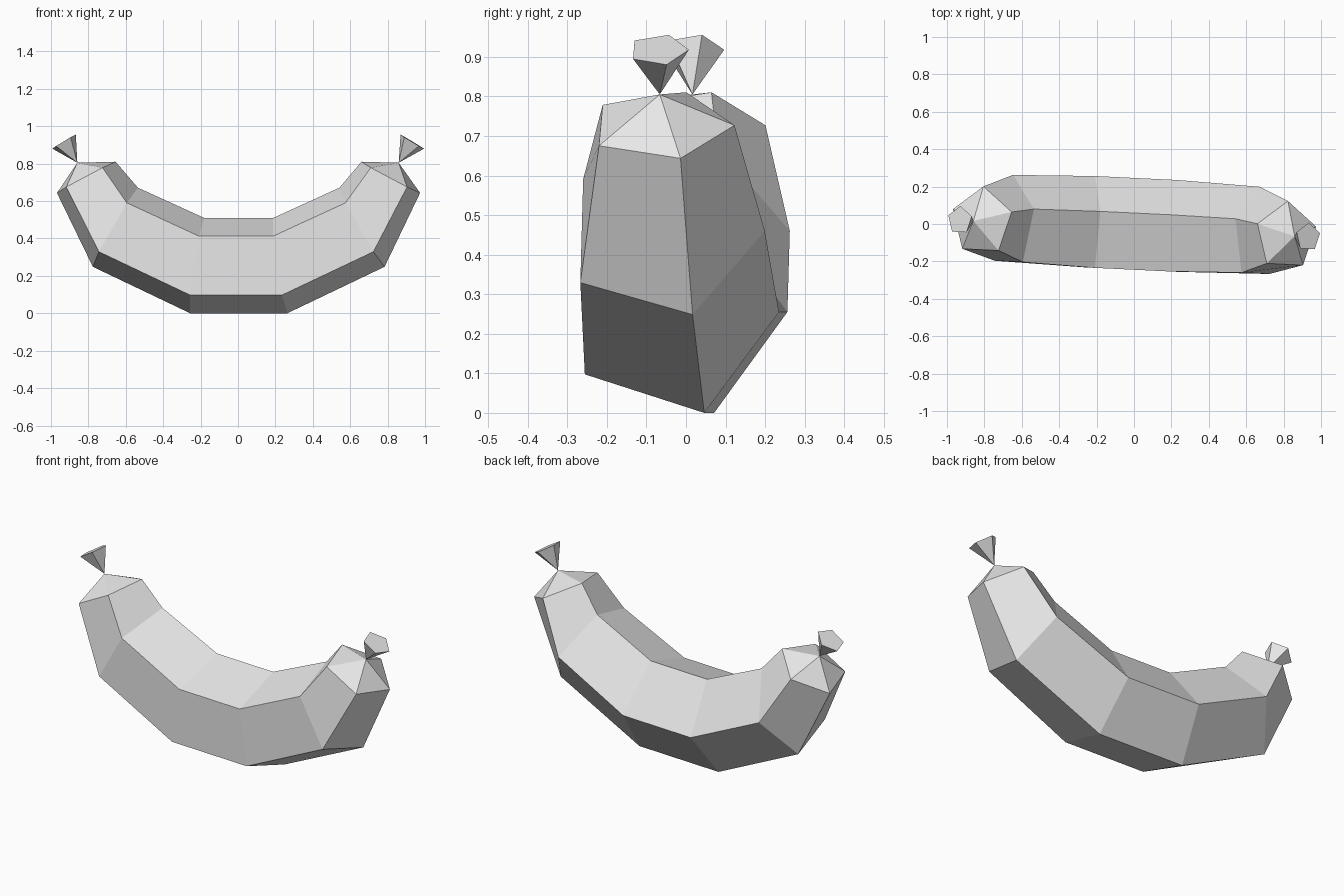
import bpy, bmesh
from math import sin, cos, radians, tau
from mathutils import Matrix

cube = bpy.data.objects.get("Cube")
if cube:
    bpy.data.objects.remove(cube, do_unlink=True)

grey = bpy.data.materials.new("light_grey")
grey.use_nodes = True
grey.diffuse_color = (0.8, 0.8, 0.8, 1)
grey.node_tree.nodes["Principled BSDF"].inputs["Base Color"].default_value = (0.8, 0.8, 0.8, 1)

SIDES = 5
TIP = (0.86, 0.805)
# Half of the curved link: x, z, radius, lean in degrees
RINGS = [(0.222, 0.255, 0.271, 8.4), (0.66, 0.46, 0.256, 29.7), (0.815, 0.727, 0.187, 62)]
KNOT = (0.932, 0.918, 0.077, 59)
PLACE = Matrix.Translation((0, -0.025, 0)) @ Matrix.Rotation(radians(-2.75), 4, 'Z')


def ring(bm, x, z, radius, lean, side):
    """Five-sided section with one corner at the back, leaning in the arc plane."""
    a = radians(lean)
    verts = []
    for i in range(SIDES):
        t = tau * i / SIDES
        up = radius * sin(t)
        verts.append(bm.verts.new((side * (x - up * sin(a)), radius * cos(t), z + up * cos(a))))
    return verts


def bridge(bm, a, b):
    for i in range(SIDES):
        j = (i + 1) % SIDES
        bm.faces.new((a[i], a[j], b[j], b[i]))


def fan(bm, loop, side):
    tip = bm.verts.new((side * TIP[0], 0, TIP[1]))
    for i in range(SIDES):
        bm.faces.new((loop[i], loop[(i + 1) % SIDES], tip))


def finish(bm, name):
    bmesh.ops.recalc_face_normals(bm, faces=bm.faces)
    bm.transform(PLACE)
    mesh = bpy.data.meshes.new(name)
    bm.to_mesh(mesh)
    bm.free()
    mesh.materials.append(grey)
    bpy.context.collection.objects.link(bpy.data.objects.new(name, mesh))


# Curved sausage body with pointed ends
bm = bmesh.new()
loops = [ring(bm, *r, -1) for r in reversed(RINGS)] + [ring(bm, *r, 1) for r in RINGS]
for a, b in zip(loops, loops[1:]):
    bridge(bm, a, b)
fan(bm, loops[0], -1)
fan(bm, loops[-1], 1)
finish(bm, "sausage_body")

# Flared casing knots at both tips
for side, name in ((1, "left_knot"), (-1, "right_knot")):
    bm = bmesh.new()
    loop = ring(bm, *KNOT, side)
    bm.faces.new(loop)
    fan(bm, loop, side)
    finish(bm, name)
